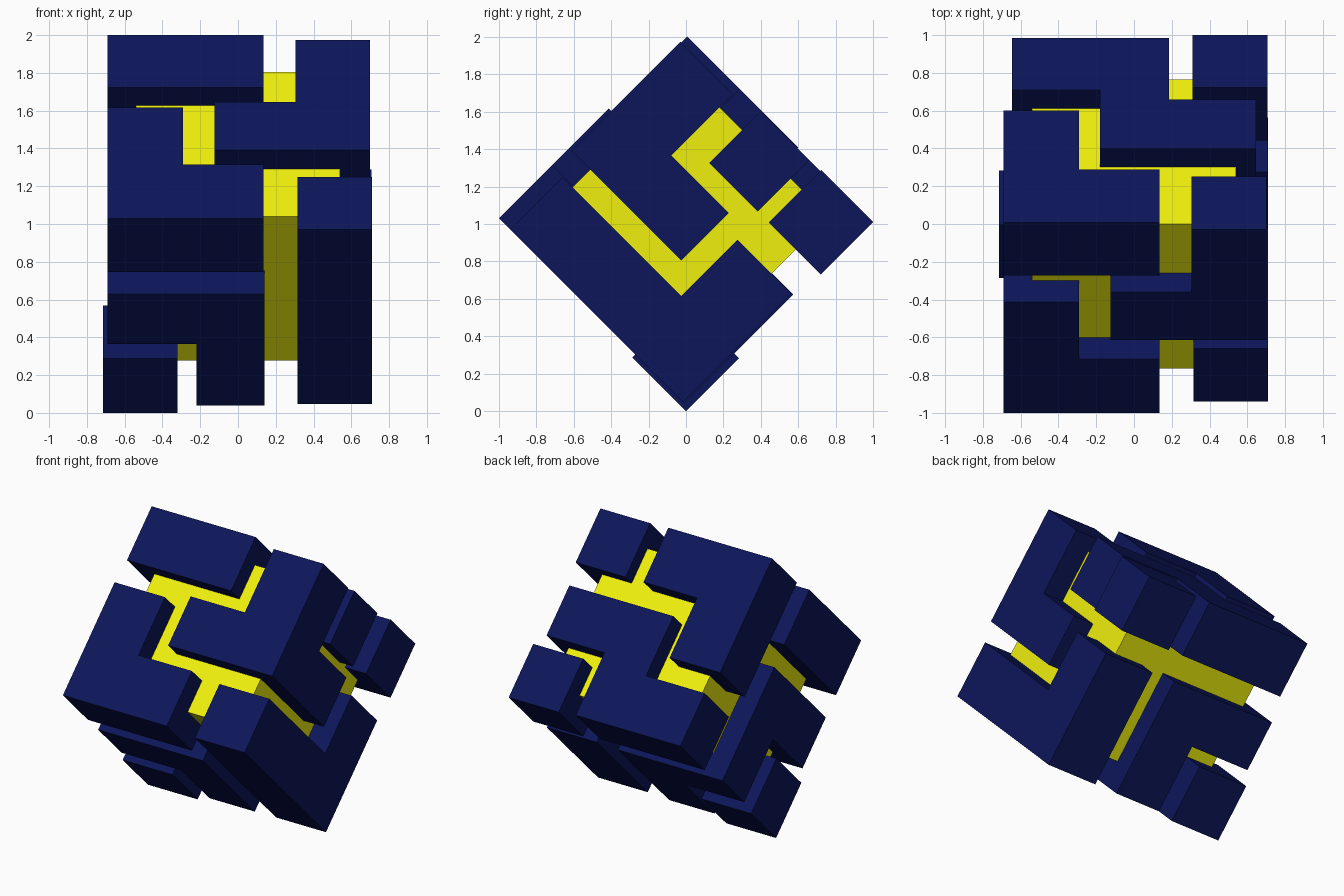
import bpy, bmesh, math
from mathutils import Matrix

if "Cube" in bpy.data.objects:
    bpy.data.objects.remove(bpy.data.objects["Cube"])

# The cube is modelled upright in local axes (x, u, v), then tipped 45 degrees onto an edge
TIP = Matrix.Translation((0, 0, 1.04)) @ Matrix.Rotation(math.radians(45), 4, 'X')


def material(name, color):
    m = bpy.data.materials.new(name)
    m.diffuse_color = color
    m.use_nodes = True
    m.node_tree.nodes["Principled BSDF"].inputs["Base Color"].default_value = m.diffuse_color
    return m


BLUE = material("navy", (0.004, 0.008, 0.105, 1))
YELLOW = material("yellow", (0.87, 0.87, 0.004, 1))


def prism(name, axis, profile, lo, hi, mat=BLUE):
    """Extrude a profile, given in the two other axes in order, along an axis from lo to hi."""
    bm = bmesh.new()
    verts = []
    for p in profile:
        co = list(p)
        co.insert(axis, lo)
        verts.append(bm.verts.new(co))
    face = bm.faces.new(verts)
    ext = bmesh.ops.extrude_face_region(bm, geom=[face])
    shift = [0, 0, 0]
    shift[axis] = hi - lo
    bmesh.ops.translate(bm, vec=shift, verts=[g for g in ext["geom"] if isinstance(g, bmesh.types.BMVert)])
    bmesh.ops.recalc_face_normals(bm, faces=bm.faces)
    mesh = bpy.data.meshes.new(name)
    bm.to_mesh(mesh)
    bm.free()
    mesh.materials.append(mat)
    obj = bpy.data.objects.new(name, mesh)
    bpy.context.collection.objects.link(obj)
    obj.matrix_world = TIP
    return obj


def box(name, x, u, v, mat=BLUE):
    return prism(name, 0, [(u[0], v[0]), (u[1], v[0]), (u[1], v[1]), (u[0], v[1])], *x, mat)


def combine(obj, other, operation):
    """Apply a boolean and discard the helper."""
    other.hide_render = True
    mod = obj.modifiers.new("shape", 'BOOLEAN')
    mod.operation, mod.solver, mod.object = operation, 'EXACT', other
    bpy.context.view_layer.objects.active = obj
    bpy.context.view_layer.update()
    bpy.ops.object.modifier_apply(modifier=mod.name)
    bpy.data.objects.remove(other)


# Yellow inner cube, seen through the grooves
box("core", (-.54, .54), (-.54, .54), (-.54, .54), YELLOW)

# L block on the top edge
prism("top_block", 1, [(-.69, -.163), (-.29, -.163), (-.29, .276), (.135, .276), (.135, .675), (-.69, .675)],
      .29, .685)

# L block on the front edge
prism("front_block", 2, [(-.69, -.714), (.135, -.714), (.135, -.31), (-.29, -.31), (-.29, .116), (-.69, .116)],
      .297, .70)

# Large L block on the lower right
prism("lower_right_block", 0, [(-.714, -.69), (.106, -.69), (.106, -.283), (-.318, -.283), (-.318, .615),
                               (-.714, .615)], .315, .71)

# S block on the back
prism("back_block", 1, [(-.645, -.713), (.185, -.713), (.185, -.253), (.645, -.253), (.645, .114),
                        (-.18, .114), (-.18, -.324), (-.645, -.324)], .29, .68)

# Three-armed block at the upper right corner
arms = prism("upper_right_block", 0, [(-.185, -.148), (.175, -.148), (.175, .286), (.64, .286), (.64, .682),
                                      (-.185, .682)], .305, .70)
combine(arms, box("arm", (-.125, .5), (-.185, .175), (.286, .682)), 'UNION')

# Notched block at the lower left, with the small corner cube in its notch
lower = box("lower_left_block", (-.69, .14), (-.714, .11), (-.70, .134))
combine(lower, box("notch", (-1, -.22), (-1, -.24), (-1, -.24)), 'DIFFERENCE')
box("bottom_corner", (-.715, -.32), (-.735, -.335), (-.735, -.33))

# Small corner cube at the back right
box("back_corner", (.31, .707), (.29, .686), (-.728, -.335))
